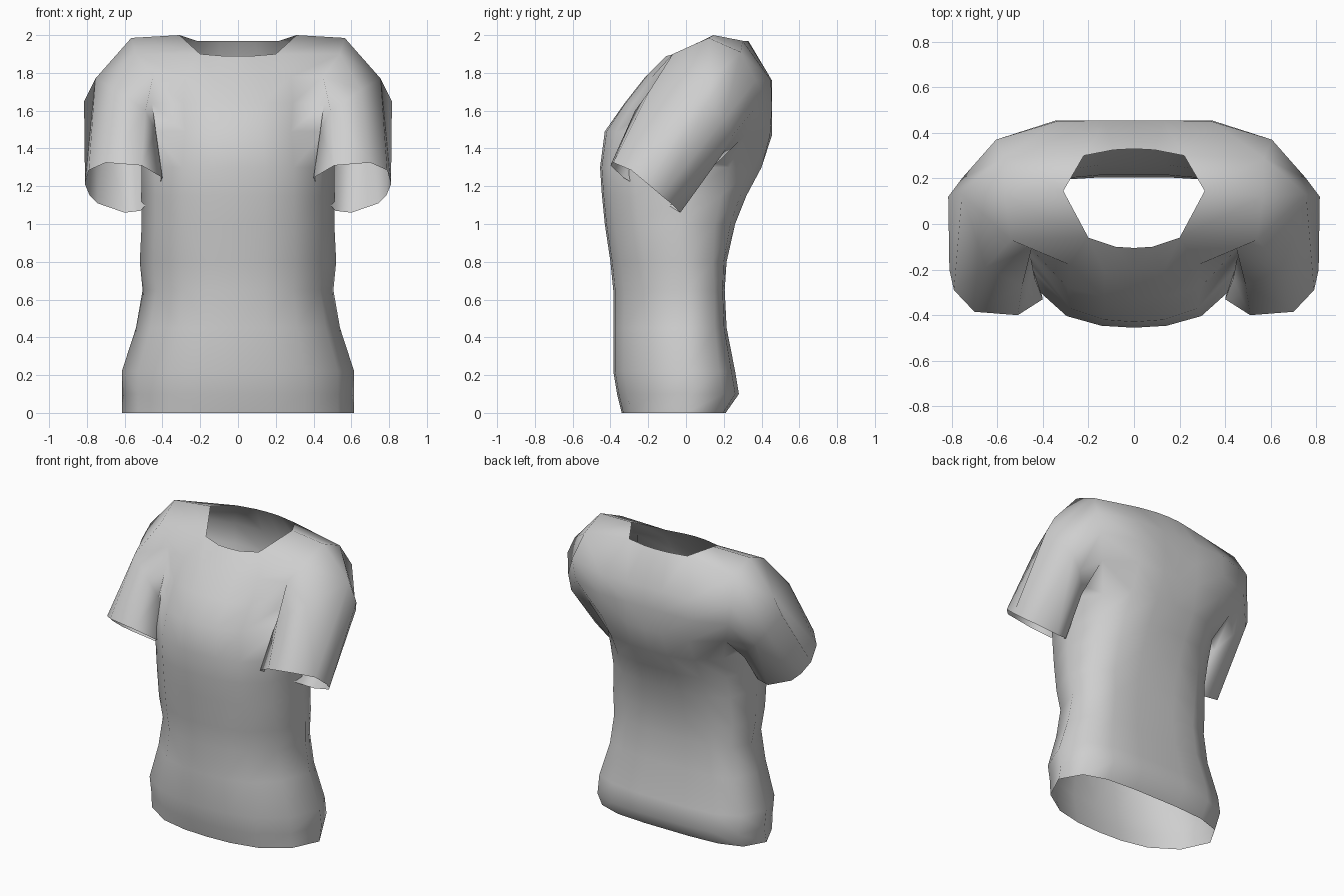
import bpy
import bmesh

if "Cube" in bpy.data.objects:
    bpy.data.objects.remove(bpy.data.objects["Cube"], do_unlink=True)

bm = bmesh.new()


def row(points):
    return [bm.verts.new(p) for p in points]


def bridge(a, b):
    for i in range(len(a) - 1):
        bm.faces.new((a[i], a[i + 1], b[i + 1], b[i]))


# Half cross-section, front centre round the side to back centre
SECTION = [(0, -1), (.28, -.98), (.58, -.88), (.86, -.58), (1, 0),
           (.87, .6), (.62, .9), (.28, 1), (0, 1)]

# Torso from hem to armpit: height, half width, front y, back y, backward lean of sides
TORSO = [(0, .615, -.34, .21, .07), (.1, .615, -.365, .28, .07),
         (.22, .615, -.385, .26, .07), (.45, .54, -.385, .215, .09),
         (.65, .505, -.385, .205, .1), (.8, .52, -.4, .215, .08),
         (1, .51, -.43, .26, .05), (1.15, .51, -.445, .32, .03), (1.3, .51, -.455, .4, 0)]

rings = []
for z, w, front, back, lean in TORSO:
    mid, depth = (front + back) / 2, (back - front) / 2
    rings.append(row([(x * w, mid + t * depth + lean * (1 - t * t), z)
                      for x, t in SECTION]))
for lower, upper in zip(rings, rings[1:]):
    bridge(lower, upper)
chest = rings[-1]

# Chest panel, from centre to armhole, ending at the front neckline
front = [chest[:4]]
for z, pts in [(1.49, [(0, -.43), (.13, -.42), (.28, -.37), (.455, -.19)]),
               (1.64, [(0, -.325), (.13, -.32), (.29, -.28), (.455, -.135)]),
               (1.78, [(0, -.215), (.13, -.21), (.28, -.18), (.45, -.11)]),
               (1.9, [(0, -.105), (.08, -.1), (.2, -.06), (.54, -.07)])]:
    front.append(row([(x, y, z) for x, y in pts]))
for v in front[-1][:2]:
    v.co.z = 1.89

# Back panel, from centre to armhole, ending at the back neckline
back = [chest[:4:-1]]
for z, pts in [(1.47, [(0, .455), (.13, .455), (.33, .445), (.52, .315)]),
               (1.62, [(0, .455), (.13, .455), (.34, .455), (.58, .37)]),
               (1.76, [(0, .455), (.13, .455), (.34, .45), (.605, .37)]),
               (1.97, [(0, .33), (.09, .325), (.22, .3), (.57, .29)])]:
    back.append(row([(x, y, z) for x, y in pts]))
back[-1][3].co.z = 1.91

for panel in (front, back):
    for lower, upper in zip(panel, panel[1:]):
        bridge(lower, upper)

# Shoulder strap joins both panels
shoulder = row([(.31, .145, 2), (.565, .12, 1.985)])
bridge(front[-1][2:], shoulder)
bridge(shoulder, back[-1][2:])

# Armpit closes the side
armpit = bm.verts.new((.51, .14, 1.36))
bm.faces.new((chest[3], chest[4], armpit, front[1][3]))
bm.faces.new((chest[4], chest[5], back[1][3], armpit))

# Short sleeve: armhole, shoulder cap, open cuff
armhole = ([armpit] + [r[3] for r in front[1:]] + [shoulder[1]]
           + [r[3] for r in back[:0:-1]])
cap = row([(.54, .14, 1.3), (.455, -.09, 1.36), (.435, -.24, 1.49), (.49, -.27, 1.6),
           (.65, -.19, 1.71), (.755, .13, 1.77), (.815, .12, 1.65), (.755, .2, 1.55),
           (.7, .245, 1.47), (.62, .215, 1.4)])
cuff = row([(.515, -.045, 1.07), (.44, -.19, 1.16), (.4, -.33, 1.245), (.51, -.4, 1.31),
            (.7, -.385, 1.325), (.79, -.29, 1.285), (.81, -.2, 1.21), (.785, -.13, 1.15),
            (.745, -.08, 1.11), (.6, -.03, 1.06)])
bridge(armhole + armhole[:1], cap + cap[:1])
bridge(cap + cap[:1], cuff + cuff[:1])

# Consistent outward normals
bmesh.ops.recalc_face_normals(bm, faces=bm.faces)
bm.normal_update()
if front[1][0].link_faces[0].normal.y > 0:
    bmesh.ops.reverse_faces(bm, faces=bm.faces)
for face in bm.faces:
    face.smooth = True

mesh = bpy.data.meshes.new("shirt")
bm.to_mesh(mesh)
bm.free()
shirt = bpy.data.objects.new("shirt", mesh)
bpy.context.collection.objects.link(shirt)

# Right half
mirror = shirt.modifiers.new("mirror", "MIRROR")
mirror.use_axis[0] = True
mirror.use_clip = True

cloth = bpy.data.materials.new("light grey cloth")
cloth.use_nodes = True
color = (.62, .62, .62, 1)
cloth.diffuse_color = color
cloth.node_tree.nodes["Principled BSDF"].inputs["Base Color"].default_value = color
mesh.materials.append(cloth)
